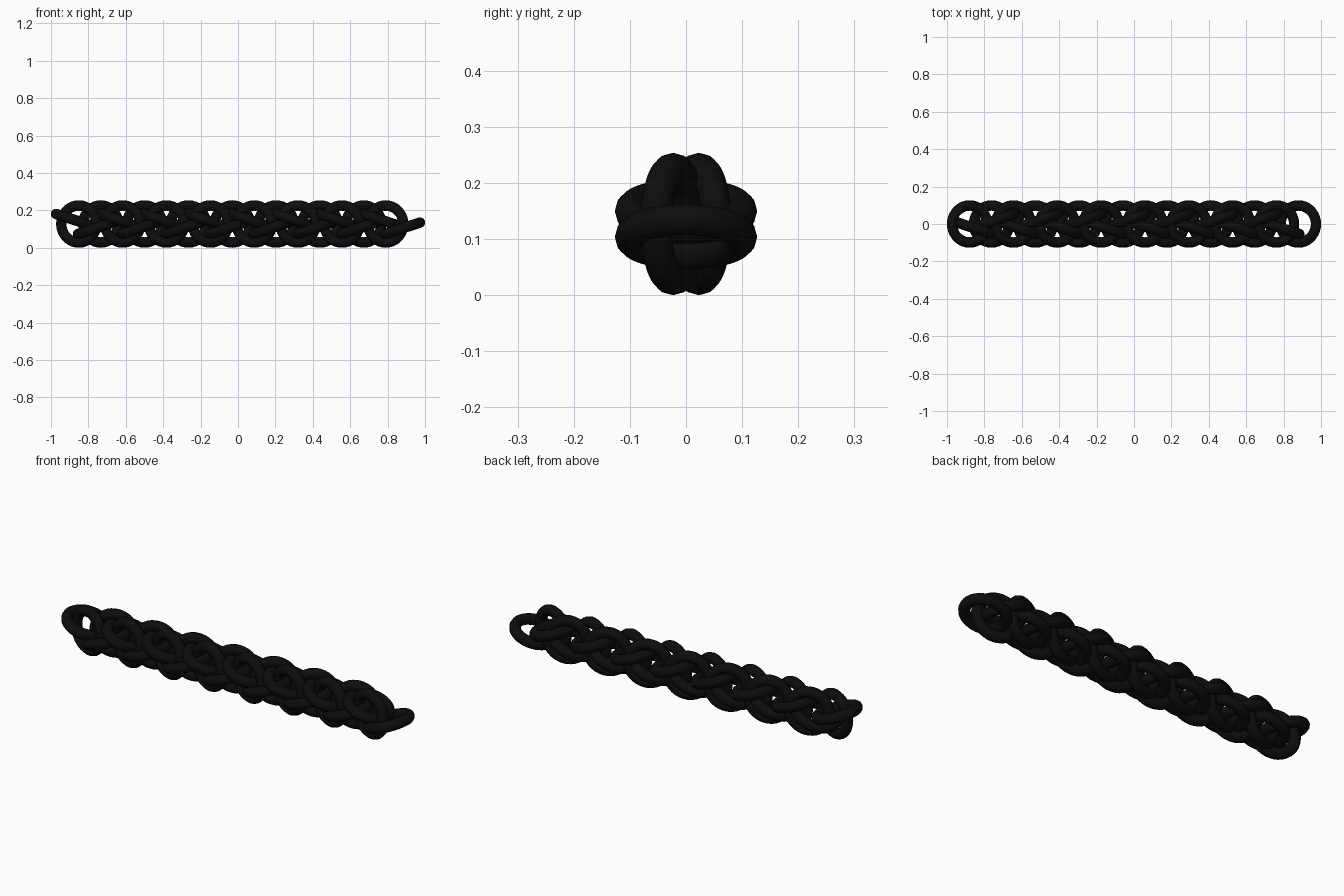
import bpy, math

if "Cube" in bpy.data.objects:
    bpy.data.objects.remove(bpy.data.objects["Cube"])

R, r = 0.099, 0.028          # link radius and wire radius
STEP = 0.1172                # spacing between links of one set
MID = R + r                  # height of the chain axis
OFF = 0.023                  # sideways shift of alternating links
TILT = math.radians(18)

black = bpy.data.materials.new("black_metal")
black.diffuse_color = (0.004, 0.004, 0.004, 1)
black.use_nodes = True
black.node_tree.nodes["Principled BSDF"].inputs["Base Color"].default_value = black.diffuse_color

def link(name, loc, rot):
    bpy.ops.mesh.primitive_torus_add(major_radius=R, minor_radius=r,
                                     major_segments=36, minor_segments=12,
                                     location=loc, rotation=rot)
    ob = bpy.context.object
    ob.name = name
    ob.data.materials.append(black)
    bpy.ops.object.shade_smooth()

# Flat-lying links, alternately raised and lowered, tilted about y
for i in range(16):
    s = 1 if i % 2 == 0 else -1
    link(f"flat_link_{i}", (-0.879 + i * STEP, 0, MID + s * OFF), (0, s * TILT, 0))

# Upright links, alternately front and back, swivelled about z
for i in range(15):
    s = 1 if i % 2 == 0 else -1
    link(f"upright_link_{i}", (-0.851 + i * STEP, -s * OFF, MID),
         (math.pi / 2, 0, -s * TILT))
